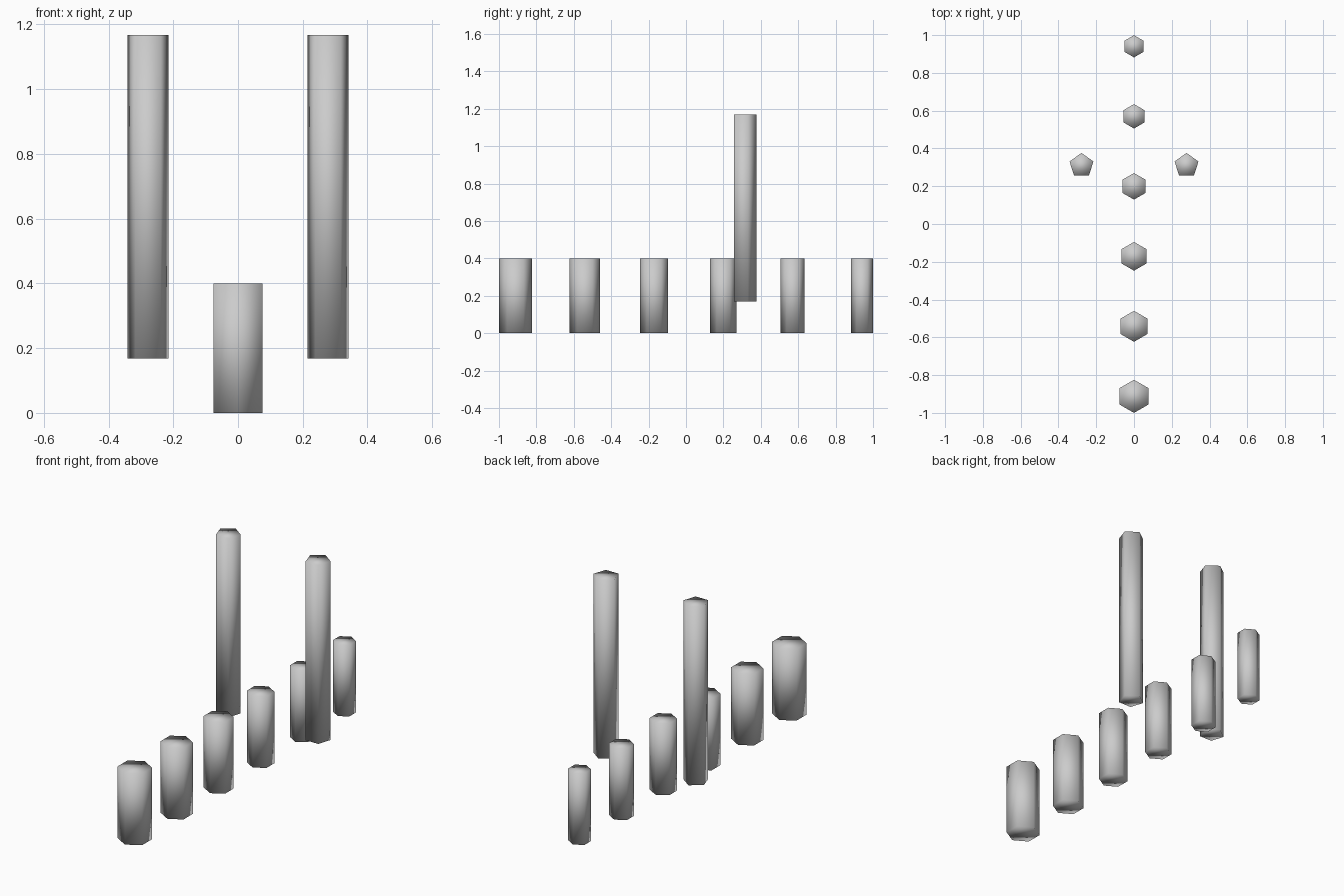
import bpy, bmesh, math

if "Cube" in bpy.data.objects:
    bpy.data.objects.remove(bpy.data.objects["Cube"])


def prism(name, sides, r, x, y, z0, z1):
    """Closed upright prism with one corner facing +y."""
    bm = bmesh.new()
    ring = [bm.verts.new((r * math.sin(2 * math.pi * i / sides),
                          r * math.cos(2 * math.pi * i / sides), 0))
            for i in range(sides)]
    base = bm.faces.new(ring)
    ext = bmesh.ops.extrude_face_region(bm, geom=[base], use_keep_orig=True)
    top = [g for g in ext["geom"] if isinstance(g, bmesh.types.BMVert)]
    bmesh.ops.translate(bm, verts=top, vec=(0, 0, z1 - z0))
    bmesh.ops.recalc_face_normals(bm, faces=bm.faces)
    for f in bm.faces:
        f.smooth = True
    mesh = bpy.data.meshes.new(name)
    bm.to_mesh(mesh)
    bm.free()
    ob = bpy.data.objects.new(name, mesh)
    ob.location = (x, y, z0)
    bpy.context.collection.objects.link(ob)
    return ob


# Row of hexagonal posts, thinning towards the back
for i in range(6):
    prism(f"short_post_{i + 1}", 6, 0.0877 - 0.0058 * i,
          0, -0.9123 + 0.3706 * i, 0, 0.4)

# Pair of tall raised pentagonal posts
for side, label in ((-1, "left"), (1, "right")):
    prism(f"tall_post_{label}", 5, 0.0665, side * 0.278, 0.31, 0.168, 1.168)
